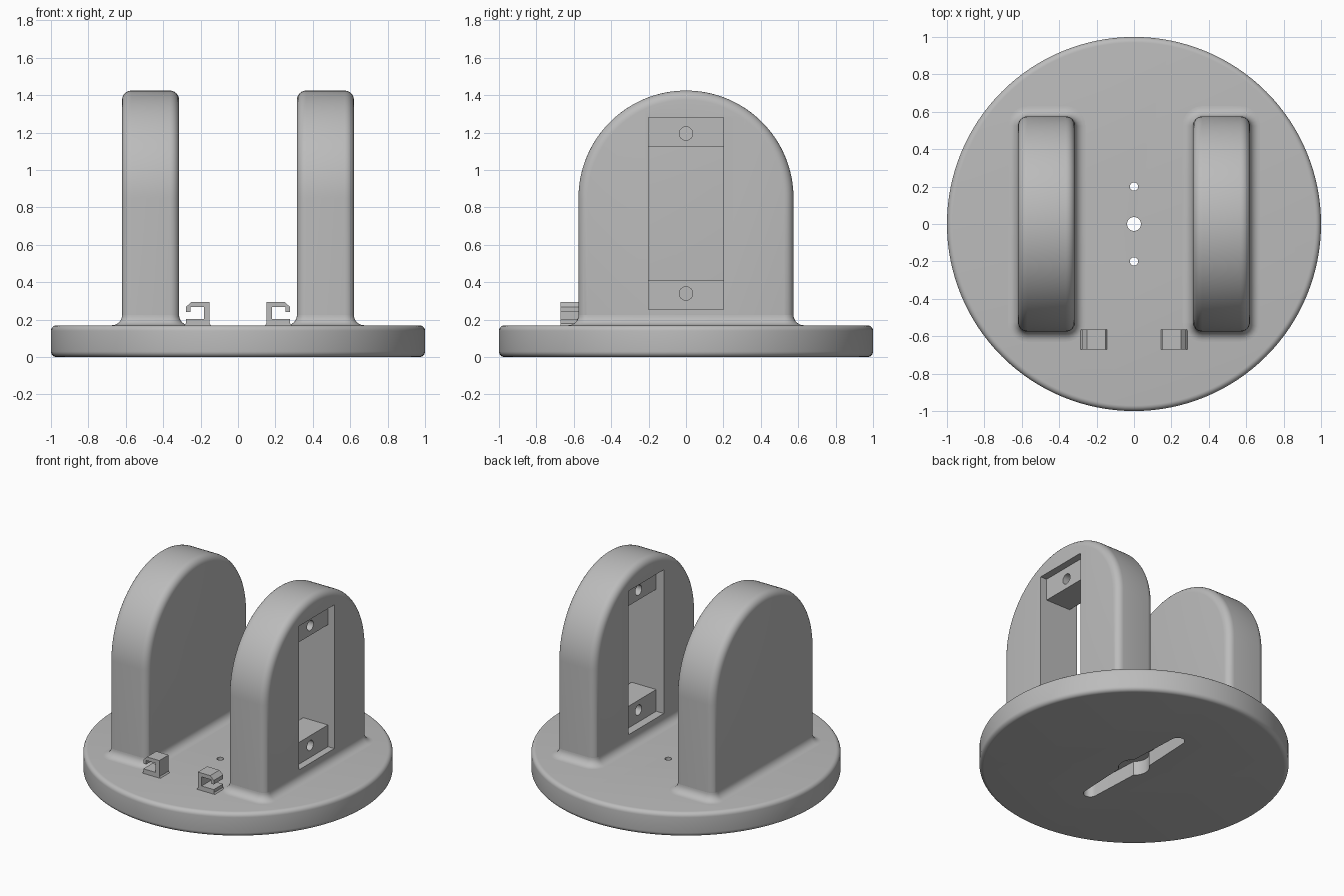
import bpy, bmesh
from math import sin, cos, pi, radians

cube = bpy.data.objects.get("Cube")
if cube:
    bpy.data.objects.remove(cube, do_unlink=True)

GREY = (0.5, 0.5, 0.5, 1)
mat = bpy.data.materials.new("plain_grey")
mat.use_nodes = True
mat.diffuse_color = GREY
mat.node_tree.nodes["Principled BSDF"].inputs["Base Color"].default_value = GREY

BASE_TOP = 0.17
HALF_DEPTH = 0.575
INNER, OUTER = 0.315, 0.62
ROUND = 0.05


def finish(name, bm):
    bmesh.ops.recalc_face_normals(bm, faces=bm.faces)
    mesh = bpy.data.meshes.new(name)
    bm.to_mesh(mesh)
    bm.free()
    obj = bpy.data.objects.new(name, mesh)
    bpy.context.collection.objects.link(obj)
    mesh.materials.append(mat)
    return obj


def arc(cx, cy, r, start, end, n):
    """Points on a circular arc, angles in degrees."""
    angles = [radians(start + (end - start) * i / n) for i in range(n + 1)]
    return [(cx + r * cos(a), cy + r * sin(a)) for a in angles]


def disc(cx, cy, r, n=32):
    return arc(cx, cy, r, 0, 360, n)[:-1]


def prism(name, pts, axis, lo, hi, bevel=0):
    """Extrude a 2D outline along an axis, optionally rounding both rims."""
    bm = bmesh.new()
    k = "xyz".index(axis)

    def place(p, d):
        co = list(p)
        co.insert(k, d)
        return bm.verts.new(co)

    a = [place(p, lo) for p in pts]
    b = [place(p, hi) for p in pts]
    bm.faces.new(a)
    bm.faces.new(b)
    for i in range(len(pts)):
        j = (i + 1) % len(pts)
        bm.faces.new((a[i], a[j], b[j], b[i]))
    bmesh.ops.recalc_face_normals(bm, faces=bm.faces)
    if bevel:
        rims = [e for e in bm.edges
                if abs(e.verts[0].co[k] - e.verts[1].co[k]) < 1e-6]
        bmesh.ops.bevel(bm, geom=rims, offset=bevel, segments=6,
                        profile=0.5, affect='EDGES')
    return finish(name, bm)


def rect(x0, x1, y0, y1):
    return [(x0, y0), (x1, y0), (x1, y1), (x0, y1)]


def cut(obj, cutters):
    """Subtract the cutters, bake the result and remove the cutters."""
    for c in cutters:
        c.hide_render = True
        m = obj.modifiers.new("cut", 'BOOLEAN')
        m.operation, m.solver, m.object = 'DIFFERENCE', 'EXACT', c
    bpy.context.view_layer.update()
    graph = bpy.context.evaluated_depsgraph_get()
    baked = bpy.data.meshes.new_from_object(obj.evaluated_get(graph))
    obj.modifiers.clear()
    obj.data = baked
    for c in cutters:
        bpy.data.objects.remove(c, do_unlink=True)


def smooth(obj):
    bpy.ops.object.select_all(action='DESELECT')
    obj.select_set(True)
    bpy.context.view_layer.objects.active = obj
    bpy.ops.object.shade_smooth_by_angle(angle=radians(30))


# Round base with screw holes and a two-armed recess underneath
base = prism("base", disc(0, 0, 1, 128), 'z', 0, BASE_TOP, 0.03)
arm = (arc(0, 0.44, 0.045, 0, 180, 12) + [(-0.065, 0)]
       + arc(0, -0.44, 0.045, 180, 360, 12) + [(0.065, 0)])
cut(base, [prism("arm_cutter", arm, 'z', -0.1, 0.1),
           prism("hub_cutter", disc(0, 0, 0.1), 'z', -0.1, 0.101),
           prism("centre_hole_cutter", disc(0, 0, 0.037), 'z', 0.05, 0.3),
           prism("back_hole_cutter", disc(0, 0.2, 0.022), 'z', 0.05, 0.3),
           prism("front_hole_cutter", disc(0, -0.2, 0.022), 'z', 0.05, 0.3)])
smooth(base)


# Concave fillet where an upright meets the base
def fillet(name, cx, radius=0.055, steps=8):
    bm = bmesh.new()
    hx, hy = (OUTER - INNER) / 2 - ROUND, HALF_DEPTH - ROUND
    rings = []
    for s in range(steps + 1):
        t = pi / 2 * s / steps
        r = ROUND + radius * (1 - sin(t))
        z = BASE_TOP + radius * (1 - cos(t))
        pts = []
        for sx, sy, a in ((1, 1, 0), (-1, 1, 90), (-1, -1, 180), (1, -1, 270)):
            pts += arc(cx + sx * hx, sy * hy, r, a, a + 90, 6)
        rings.append([bm.verts.new((x, y, z)) for x, y in pts])
    for a, b in zip(rings, rings[1:]):
        for i in range(len(a)):
            j = (i + 1) % len(a)
            bm.faces.new((a[i], a[j], b[j], b[i]))
    smooth(finish(name, bm))


# Two arched uprights, the left one with a through window
arch = [(-HALF_DEPTH, 0.1), (HALF_DEPTH, 0.1)] + arc(0, 0.85, HALF_DEPTH, 0, 180, 64)
WIN_LOW, WIN_HIGH = 0.255, 1.28
for side, sign in (("left", 1), ("right", -1)):
    lo, hi = sorted((sign * INNER, sign * OUTER))
    upright = prism(side + "_upright", arch, 'x', lo, hi, ROUND)
    if side == "left":
        window = rect(-0.2, 0.2, WIN_LOW, WIN_HIGH)
        cut(upright, [prism("window_cutter", window, 'x', 0.2, 0.8)])
    smooth(upright)
    fillet(side + "_upright_fillet", (lo + hi) / 2)

# Mounting blocks with bolt holes inside the window
for name, z0, z1, hole in (("upper", 1.125, WIN_HIGH, 1.195),
                           ("lower", WIN_LOW, 0.41, 0.34)):
    block = prism(name + "_mount_block", rect(-0.2, 0.2, z0, z1), 'x', 0.375, 0.57)
    cut(block, [prism("bolt_cutter", disc(0, hole, 0.036), 'x', 0.2, 0.8)])
    smooth(block)

# Pair of hooked cable clips at the front, open towards the uprights
hook = [(0.14, 0.165), (0.152, 0.18), (0.152, 0.295), (0.25, 0.295),
        (0.278, 0.268), (0.278, 0.24), (0.255, 0.24), (0.255, 0.268),
        (0.182, 0.268), (0.182, 0.203), (0.278, 0.203), (0.278, 0.18),
        (0.29, 0.165)]
for side, sign in (("left", 1), ("right", -1)):
    clip = prism(side + "_cable_clip", [(sign * x, z) for x, z in hook],
                 'y', -0.67, -0.565)
    smooth(clip)
